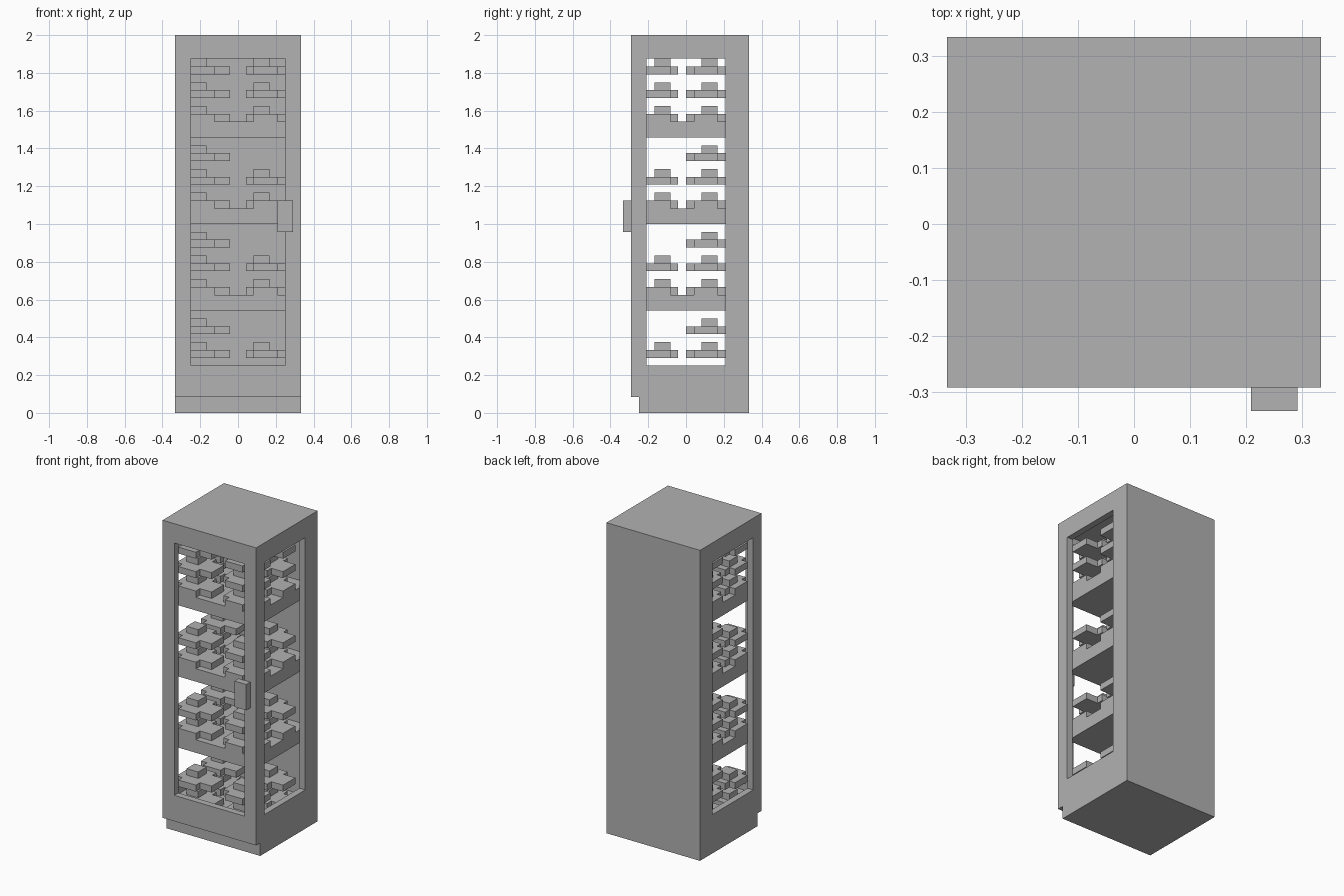
import bpy
import bmesh

U = 1 / 24  # grid module of the blocky design

old = bpy.data.objects.get("Cube")
if old:
    bpy.data.objects.remove(old)

grey = bpy.data.materials.new("light_grey")
grey.use_nodes = True
COLOUR = (0.445, 0.445, 0.445, 1)
grey.diffuse_color = COLOUR
grey.node_tree.nodes["Principled BSDF"].inputs["Base Color"].default_value = COLOUR


def new_object(name, bm):
    mesh = bpy.data.meshes.new(name)
    bm.to_mesh(mesh)
    bm.free()
    mesh.materials.append(grey)
    obj = bpy.data.objects.new(name, mesh)
    bpy.context.collection.objects.link(obj)
    return obj


def add_box(bm, xs, ys, zs):
    """Box from ranges given in grid modules."""
    verts = bmesh.ops.create_cube(bm, size=1)["verts"]
    for v in verts:
        for axis, (low, high) in enumerate((xs, ys, zs)):
            v.co[axis] = U * (low if v.co[axis] < 0 else high)


def box(name, xs, ys, zs):
    bm = bmesh.new()
    add_box(bm, xs, ys, zs)
    return new_object(name, bm)


def cut(target, name, xs, ys, zs):
    cutter = box(name, xs, ys, zs)
    cutter.hide_render = True
    mod = target.modifiers.new(name, "BOOLEAN")
    mod.operation = "DIFFERENCE"
    mod.solver = "EXACT"
    mod.object = cutter
    bpy.context.view_layer.objects.active = target
    bpy.ops.object.modifier_apply(modifier=mod.name)
    bpy.data.objects.remove(cutter)


# Cabinet shell: hollow, with a door window, two side windows and a toe recess
cabinet = box("cabinet", (-8, 8), (-7, 8), (0, 48))
cut(cabinet, "interior_cutter", (-7, 7), (-6, 7), (4, 46))
cut(cabinet, "door_window_cutter", (-6, 6), (-9, -5.5), (6, 45))
cut(cabinet, "side_window_cutter", (-9, 9), (-5, 5), (6, 45))
cut(cabinet, "toe_recess_cutter", (-9, 9), (-9, -6), (-1, 2))

# Door handle
box("door_handle", (5, 7), (-8, -7), (23, 27))

# Shelves
LEVELS = (4, 15, 26, 37)
for top in LEVELS[1:]:
    box("shelf", (-7, 7), (-6, 7), (top - 2, top))

# Plate outline: (first column, last column) of each row, front to back
ROWS = ((1, 4), (0, 6), (0, 6), (0, 6), (1, 4))


def dish(x, y, z):
    """Flat rounded plate with a small block of food on it."""
    bm = bmesh.new()
    corners = []
    for side in (1, 0):
        rows = list(enumerate(ROWS))
        for row, span in rows if side else reversed(rows):
            ends = (row, row + 1) if side else (row + 1, row)
            corners += [(x + span[side], y + end) for end in ends]
    outline = [c for i, c in enumerate(corners) if c != corners[i - 1]]
    face = bm.faces.new([bm.verts.new((a * U, b * U, z * U)) for a, b in outline])
    raised = bmesh.ops.extrude_face_region(bm, geom=[face])["geom"]
    bmesh.ops.translate(bm, vec=(0, 0, U),
                        verts=[g for g in raised if isinstance(g, bmesh.types.BMVert)])
    bmesh.ops.recalc_face_normals(bm, faces=bm.faces)
    add_box(bm, (x + 1, x + 3), (y + 2, y + 4), (z + 1, z + 2))
    new_object("dish", bm)


# Stacks of dishes: two layers everywhere, three at the back left and on the top shelf
for level in LEVELS:
    for x in (-7, 1):
        for y in (-6, 0):
            tall = level == LEVELS[-1] or (x < 0 and y == 0)
            for layer in range(3 if tall else 2):
                dish(x, y, level + 3 * layer)
